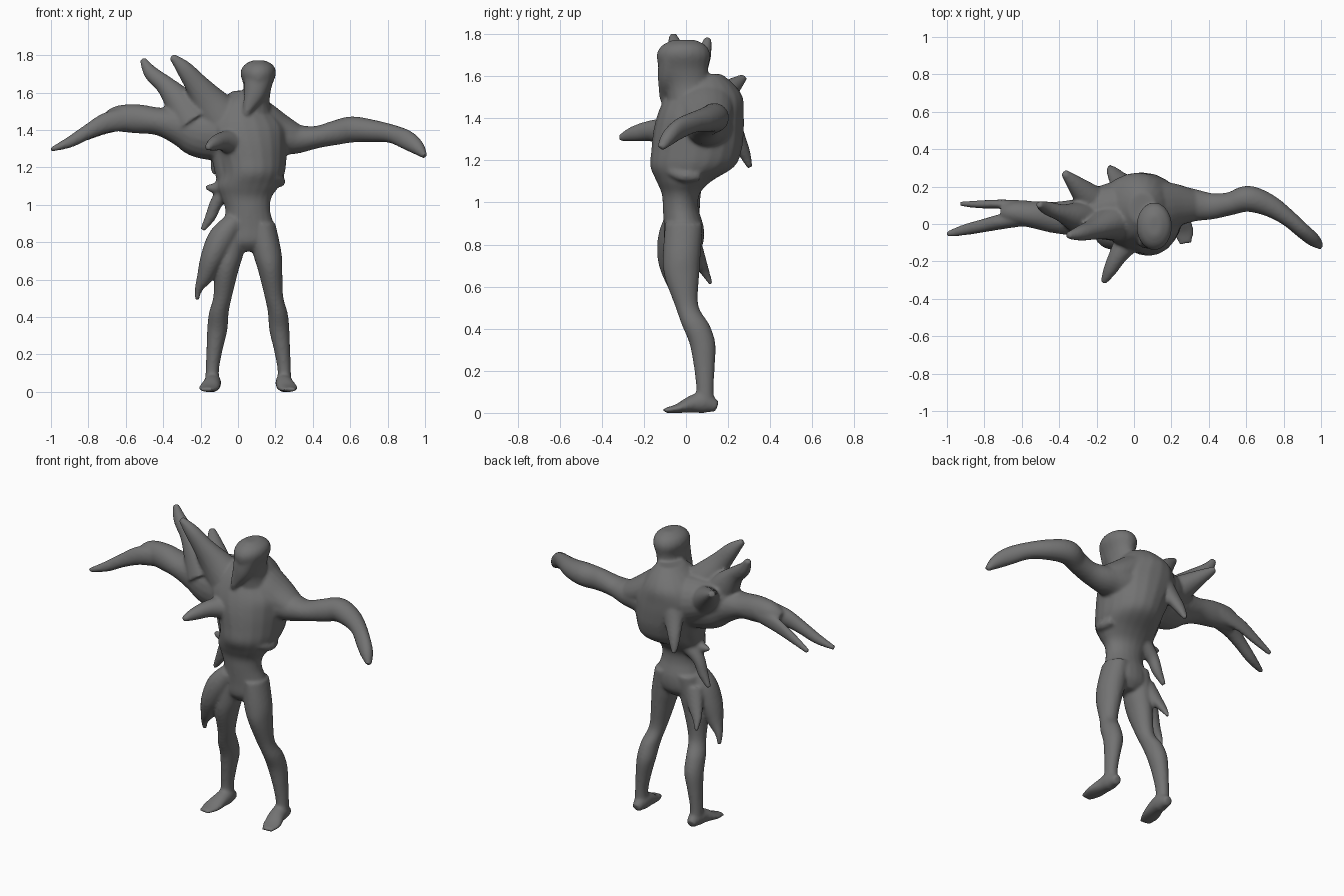
import bpy, bmesh, math
from mathutils import Vector

SIDES = 20
bm = bmesh.new()


def spline(pts, steps=5):
    """Catmull-Rom through (x, y, z, half_width, half_depth) stations."""
    out = []
    P = [pts[0]] + pts + [pts[-1]]
    for i in range(1, len(P) - 2):
        for s in range(steps):
            t = s / steps
            row = []
            for a, b, c, d in zip(P[i - 1], P[i], P[i + 1], P[i + 2]):
                row.append(0.5 * (2 * b + (c - a) * t + (2 * a - 5 * b + 4 * c - d) * t * t
                                  + (3 * b - a - 3 * c + d) * t ** 3))
            out.append(row)
    out.append(list(pts[-1]))
    return out


def loft(pts, ref=(1, 0, 0), flip=False, level=False):
    """Closed tube of elliptical rings; first radius lies along ref. level keeps rings horizontal."""
    if flip:
        pts = [(0.11 - p[0],) + tuple(p[1:]) for p in pts]
    rows = spline(pts)
    ctr = [Vector(r[:3]) for r in rows]
    rings = []
    for i, r in enumerate(rows):
        t = (ctr[min(i + 1, len(ctr) - 1)] - ctr[max(i - 1, 0)]).normalized()
        if level:
            t = Vector((0, 0, 1))
        u = Vector(ref)
        u = (u - t * u.dot(t)).normalized()
        v = t.cross(u)
        a, b = max(r[3], .003), max(r[4], .003)
        rings.append([bm.verts.new(ctr[i] + u * a * math.cos(k * math.tau / SIDES)
                                   + v * b * math.sin(k * math.tau / SIDES)) for k in range(SIDES)])
    for lo, hi in zip(rings, rings[1:]):
        for k in range(SIDES):
            n = (k + 1) % SIDES
            bm.faces.new((lo[k], lo[n], hi[n], hi[k]))
    bm.faces.new(rings[0][::-1])
    bm.faces.new(rings[-1])


Y = (0, 1, 0)

# torso: pelvis, narrow waist, flared rib cage, humped back
loft([(.05, -.01, .75, .05, .05), (.05, -.01, .80, .14, .09), (.055, -.01, .88, .14, .095),
      (.052, -.025, .97, .12, .085), (.045, -.025, 1.04, .135, .09), (.055, -.01, 1.10, .165, .13),
      (.075, .03, 1.17, .175, .20), (.07, .05, 1.25, .19, .215), (.05, .06, 1.34, .215, .215),
      (.03, .07, 1.42, .23, .205), (.02, .085, 1.50, .18, .185), (.03, .085, 1.56, .13, .145),
      (.045, .085, 1.61, .07, .085)], level=True)
# sloping shoulder muscle on the plain side
loft([(.04, .09, 1.51, .13, .10), (.12, .09, 1.46, .14, .10), (.21, .10, 1.405, .12, .09),
      (.30, .10, 1.36, .09, .075)], Y)
# swollen flesh under the horns
loft([(.0, .10, 1.40, .15, .15), (-.12, .08, 1.43, .14, .14), (-.22, .06, 1.45, .12, .11),
      (-.31, .055, 1.48, .09, .08), (-.36, .06, 1.49, .04, .04)], Y)

# neck and head with a pointed, mask-like chin
loft([(.07, .03, 1.46, .12, .12), (.09, .01, 1.55, .080, .105), (.105, -.01, 1.63, .075, .115),
      (.108, -.012, 1.70, .095, .128), (.11, -.01, 1.745, .080, .105), (.11, -.01, 1.772, .035, .055)],
     level=True)
loft([(.11, -.07, 1.69, .075, .06), (.09, -.085, 1.60, .06, .05), (.06, -.10, 1.53, .035, .03),
      (.04, -.11, 1.48, .015, .015)])

# legs and feet, mirrored about the body's middle
for flip in (False, True):
    loft([(.13, -.01, .90, .07, .09), (.155, -.02, .75, .077, .09), (.172, -.02, .65, .065, .083),
          (.192, .003, .51, .050, .056), (.213, .045, .42, .053, .066), (.221, .078, .33, .054, .062),
          (.236, .087, .22, .043, .050), (.247, .09, .12, .036, .042), (.247, .09, .04, .038, .044)],
         flip=flip, level=True)
    loft([(.245, .148, .028, .026, .025), (.245, .09, .048, .044, .05), (.25, .03, .042, .048, .042),
          (.266, -.04, .021, .054, .022), (.276, -.105, .011, .034, .011)], flip=flip)

# plain arm ending in a drooping hand
loft([(.10, .10, 1.36, .14, .13), (.24, .10, 1.36, .11, .10), (.32, .10, 1.352, .088, .078),
      (.42, .095, 1.362, .070, .060), (.52, .11, 1.385, .062, .066), (.61, .135, 1.403, .070, .070),
      (.72, .10, 1.395, .060, .060), (.82, .035, 1.38, .046, .050), (.90, -.035, 1.348, .040, .052),
      (.96, -.085, 1.305, .036, .040), (1.0, -.12, 1.258, .02, .014)], Y)

# mutated arm
loft([(-.05, .05, 1.38, .15, .15), (-.20, .04, 1.39, .12, .14), (-.30, .035, 1.42, .10, .11),
      (-.42, .035, 1.445, .085, .075), (-.54, .05, 1.46, .072, .078), (-.64, .06, 1.46, .062, .07),
      (-.70, .055, 1.44, .04, .05)], Y)
# its two long prongs
loft([(-.58, .04, 1.46, .05, .065), (-.70, .015, 1.44, .042, .055), (-.80, -.008, 1.392, .036, .040),
      (-.90, -.03, 1.335, .030, .030), (-1.0, -.055, 1.295, .016, .012)], Y)
loft([(-.56, .085, 1.46, .04, .055), (-.70, .105, 1.425, .026, .045), (-.82, .105, 1.37, .022, .03),
      (-.93, .108, 1.315, .014, .014)], Y)

# shoulder horns: front, outer, rear
loft([(-.06, .03, 1.42, .13, .14), (-.15, .0, 1.54, .085, .10), (-.22, -.03, 1.64, .055, .065),
      (-.29, -.05, 1.73, .040, .044), (-.355, -.062, 1.795, .018, .018)], Y)
loft([(-.24, .02, 1.44, .11, .12), (-.32, .04, 1.56, .075, .080), (-.39, .06, 1.64, .047, .052),
      (-.465, .085, 1.705, .036, .040), (-.51, .105, 1.78, .018, .018)], Y)
loft([(-.17, .08, 1.42, .10, .10), (-.25, .15, 1.49, .07, .075), (-.32, .22, 1.55, .042, .045),
      (-.375, .275, 1.595, .018, .020)], (0, 0, 1))

# back spike hanging down, chest spike jutting forward
loft([(-.03, .17, 1.42, .09, .09), (-.08, .235, 1.32, .055, .045), (-.11, .275, 1.24, .036, .03),
      (-.13, .305, 1.165, .014, .014)])
loft([(-.01, -.06, 1.33, .08, .08), (-.08, -.16, 1.34, .052, .052), (-.13, -.25, 1.325, .036, .037),
      (-.165, -.315, 1.305, .016, .016)])

# waist spikes
loft([(-.03, .02, 1.10, .06, .06), (-.11, .03, 1.02, .036, .04), (-.145, .035, .94, .03, .03),
      (-.19, .04, .865, .014, .014)])
loft([(-.05, .0, 1.12, .05, .05), (-.12, .01, 1.09, .03, .03), (-.175, .015, 1.095, .01, .012)], Y)
# side flesh joining mutated arm to waist
loft([(-.06, .04, 1.32, .10, .13), (-.08, .02, 1.20, .05, .09), (-.06, .0, 1.10, .045, .06)])

# thigh growth: outer blade and rear thorn
loft([(-.02, -.03, .90, .06, .08), (-.085, -.05, .82, .075, .085), (-.135, -.055, .72, .065, .078),
      (-.175, -.045, .62, .045, .050), (-.21, -.03, .55, .022, .025), (-.22, -.02, .49, .012, .012)])
loft([(-.07, .02, .82, .06, .05), (-.11, .06, .73, .045, .035), (-.14, .09, .67, .028, .022),
      (-.155, .12, .61, .010, .010)])

# ragged rib edge on the plain side
loft([(.21, .06, 1.13, .03, .03), (.225, -.01, 1.125, .028, .028), (.19, -.075, 1.15, .026, .026),
      (.11, -.12, 1.18, .025, .025), (.03, -.12, 1.20, .02, .02)], (0, 0, 1))

bmesh.ops.recalc_face_normals(bm, faces=bm.faces[:])
mesh = bpy.data.meshes.new("mutant_body")
bm.to_mesh(mesh)
bm.free()
body = bpy.data.objects.new("mutant_body", mesh)
bpy.context.collection.objects.link(body)

# dark grey skin
skin = bpy.data.materials.new("dark_skin")
skin.diffuse_color = (.17, .17, .17, 1)
mesh.materials.append(skin)

# fuse every limb and spike into one smooth skin
rm = body.modifiers.new("fuse", 'REMESH')
rm.mode = 'VOXEL'
rm.voxel_size = 0.009
rm.use_smooth_shade = True
sm = body.modifiers.new("soften", 'SMOOTH')
sm.factor = 0.5
sm.iterations = 8
